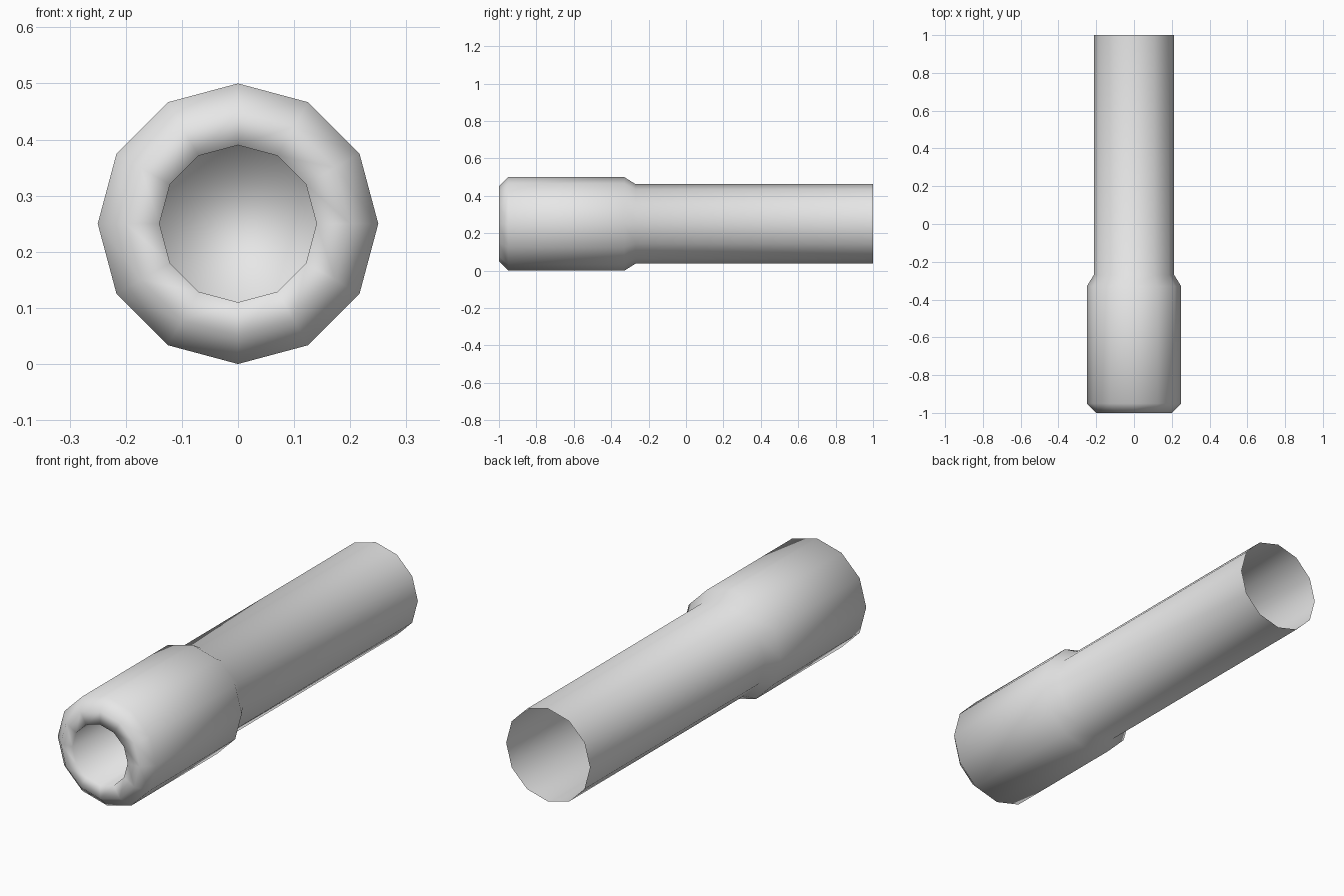
import bpy
import bmesh
from math import cos, sin, tau

cube = bpy.data.objects.get("Cube")
if cube:
    bpy.data.objects.remove(cube, do_unlink=True)

SIDES = 12
AXIS_HEIGHT = 0.25

# One plain grey for the whole tube
grey = bpy.data.materials.new("plain grey")
grey.use_nodes = True
colour = (0.8, 0.8, 0.8, 1)
grey.diffuse_color = colour
grey.node_tree.nodes["Principled BSDF"].inputs["Base Color"].default_value = colour


def add_ring(bm, radius, y):
    """Ring of vertices around the lengthwise axis."""
    angles = [tau * i / SIDES for i in range(SIDES)]
    return [bm.verts.new((radius * cos(a), y, AXIS_HEIGHT + radius * sin(a)))
            for a in angles]


def lathe(name, profile, material):
    """Turn a (radius, y) profile; the first end stays open, the last is capped."""
    bm = bmesh.new()
    rings = [add_ring(bm, r, y) for r, y in profile]
    for a, b in zip(rings, rings[1:]):
        for i in range(SIDES):
            j = (i + 1) % SIDES
            bm.faces.new((a[i], a[j], b[j], b[i]))
    bm.faces.new(rings[-1])
    for face in bm.faces:
        face.smooth = True
    mesh = bpy.data.meshes.new(name)
    bm.to_mesh(mesh)
    bm.free()
    mesh.materials.append(material)
    obj = bpy.data.objects.new(name, mesh)
    bpy.context.collection.objects.link(obj)
    return obj


# Open rear tube, wide front collar, bevelled rim and closed bore
lathe("collared_tube", [
    (0.213, 1.0), (0.213, -0.27),    # rear tube
    (0.25, -0.33), (0.25, -0.95),    # collar
    (0.2, -1.0), (0.14, -1.0),       # bevel and rim
    (0.14, -0.33),                   # bore
], grey)
